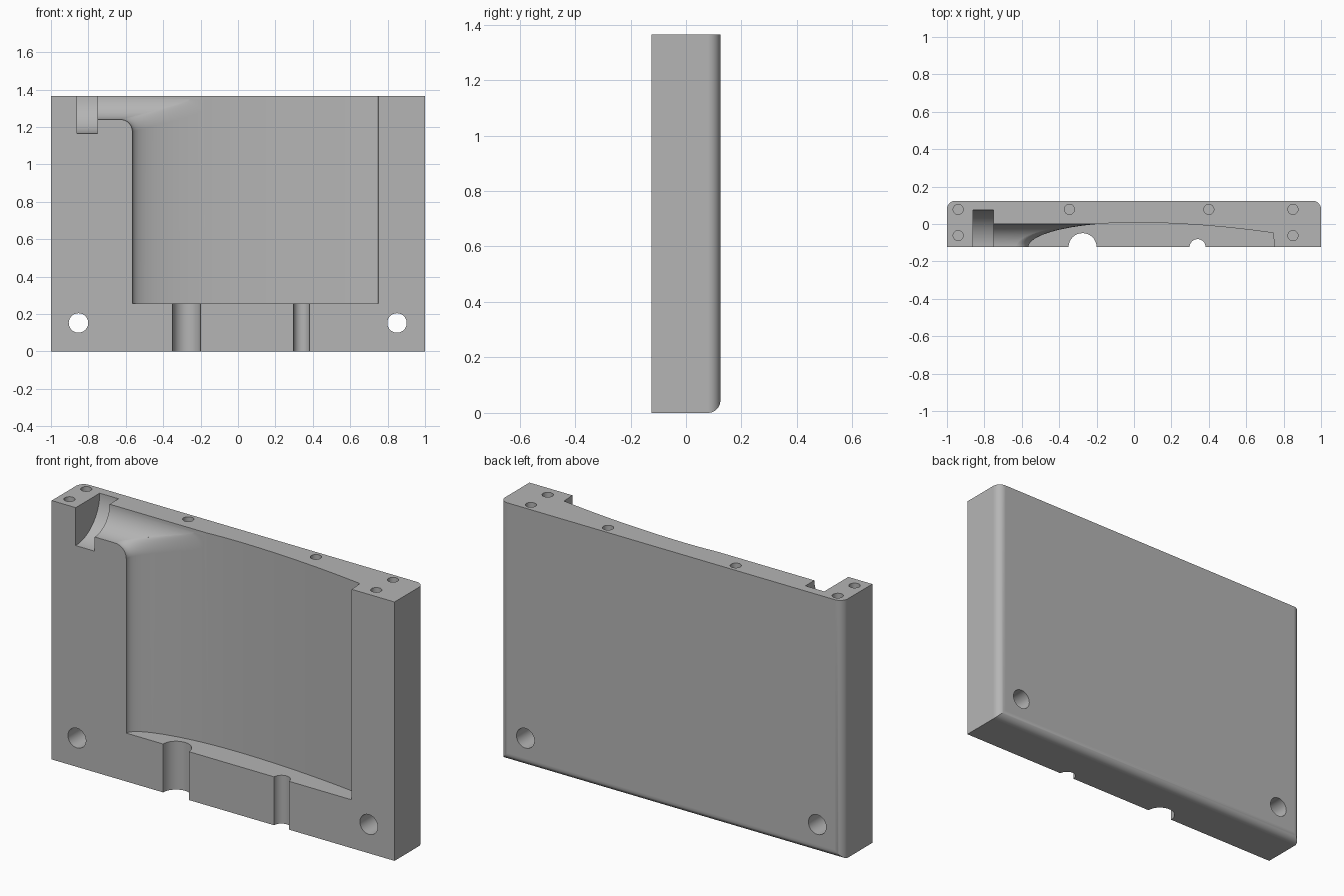
import bpy
import bmesh
import math
from mathutils import Matrix, Vector

if "Cube" in bpy.data.objects:
    bpy.data.objects.remove(bpy.data.objects["Cube"])

HALF_T, TOP, FLOOR = 0.124, 1.365, 0.255
FRONT = -HALF_T
LEAD, TRAIL, PEAK = -0.565, 0.745, 0.008
SPRUE_R, BLEND_R = 0.125, 0.065

grey = bpy.data.materials.new("mould grey")
grey.use_nodes = True
colour = (0.46, 0.46, 0.46, 1)
grey.diffuse_color = colour
grey.node_tree.nodes["Principled BSDF"].inputs["Base Color"].default_value = colour


def make_object(name, bm):
    bmesh.ops.recalc_face_normals(bm, faces=bm.faces[:])
    mesh = bpy.data.meshes.new(name)
    bm.to_mesh(mesh)
    bm.free()
    mesh.materials.append(grey)
    obj = bpy.data.objects.new(name, mesh)
    bpy.context.collection.objects.link(obj)
    return obj


def loft(name, rings):
    """Closed solid through rings with equal point counts."""
    bm = bmesh.new()
    loops = [[bm.verts.new(p) for p in ring] for ring in rings]
    n = len(loops[0])
    for a, b in zip(loops, loops[1:]):
        for i in range(n):
            j = (i + 1) % n
            bm.faces.new((a[i], a[j], b[j], b[i]))
    bm.faces.new(loops[0])
    bm.faces.new(loops[-1])
    return make_object(name, bm)


def rod(name, start, end, radius, sides=48):
    start, end = Vector(start), Vector(end)
    axis = end - start
    bm = bmesh.new()
    turn = axis.to_track_quat("Z", "Y").to_matrix().to_4x4()
    bmesh.ops.create_cone(bm, cap_ends=True, segments=sides, radius1=radius,
                          radius2=radius, depth=axis.length,
                          matrix=Matrix.Translation((start + end) / 2) @ turn)
    return make_object(name, bm)


def cut(target, cutter):
    mod = target.modifiers.new("cut", "BOOLEAN")
    mod.operation = "DIFFERENCE"
    mod.solver = "EXACT"
    mod.object = cutter
    bpy.context.view_layer.objects.active = target
    bpy.ops.object.modifier_apply(modifier=mod.name)
    bpy.data.objects.remove(cutter)


# Block with rounded back side and bottom edges
bm = bmesh.new()
bmesh.ops.create_cube(bm, size=1, matrix=Matrix.Translation((0, 0, TOP / 2))
                      @ Matrix.Diagonal((2, 2 * HALF_T, TOP, 1)))
back = [e for e in bm.edges if all(v.co.y > 0 for v in e.verts)
        and not all(v.co.z > 1 for v in e.verts)]
bmesh.ops.bevel(bm, geom=back, offset=0.045, segments=10, profile=0.5, affect="EDGES")
block = make_object("mould_half", bm)

# Wing-section cavity: elliptical nose, gently falling tail, blunt end
nose = []
for i in range(41):
    a = math.pi / 2 * i / 40
    nose.append((LEAD * math.cos(a), FRONT + (PEAK - FRONT) * math.sin(a)))
tail = [(TRAIL * i / 24, PEAK - 0.056 * (i / 24) ** 1.9) for i in range(1, 25)]
section = [(LEAD, -0.3)] + nose + tail + [(0.75, FRONT), (0.75, -0.3)]
cut(block, loft("wing_cavity", [[(x, y, z) for x, y in section] for z in (FLOOR, 1.6)]))

# Round filling channel and wider collar slot along the top edge
cut(block, rod("filling_channel", (-0.76, FRONT, TOP), (-0.02, FRONT, TOP), SPRUE_R, 128))
cut(block, rod("collar_slot", (-0.86, FRONT, TOP), (-0.75, FRONT, TOP), 0.2, 96))

# Rounded blend between channel and cavity nose
rings = []
for x, y in [(LEAD, -0.25)] + nose:
    depth = max(y, FRONT) - FRONT
    if depth >= SPRUE_R:
        break
    z = TOP - math.sqrt(SPRUE_R ** 2 - depth ** 2)
    ring = [(x + 0.004, y, z - BLEND_R), (x + 0.004, y, z + 0.004),
            (x - BLEND_R, y, z + 0.004)]
    for k in range(11):
        a = math.pi / 2 * (1 - k / 10)
        ring.append((x - BLEND_R + BLEND_R * math.cos(a), y,
                     z - BLEND_R + BLEND_R * math.sin(a)))
    rings.append(ring)
cut(block, loft("nose_blend", rings))

# Half-round grooves through the bottom wall
for x, r in ((-0.275, 0.075), (0.34, 0.043)):
    cut(block, rod("bottom_groove", (x, FRONT, -0.1), (x, FRONT, FLOOR + 0.03), r))

# Bolt holes through the block
for x in (-0.853, 0.85):
    cut(block, rod("bolt_hole", (x, -0.3, 0.152), (x, 0.3, 0.152), 0.052))

# Blind holes in the top face
for x, y in ((-0.94, 0.078), (-0.94, -0.062), (-0.345, 0.078),
             (0.4, 0.078), (0.85, 0.078), (0.85, -0.062)):
    cut(block, rod("top_hole", (x, y, TOP - 0.1), (x, y, TOP + 0.1), 0.027, 32))

# Smooth curved walls, keep crisp edges
bpy.ops.object.select_all(action="DESELECT")
block.select_set(True)
bpy.context.view_layer.objects.active = block
bpy.ops.object.shade_smooth_by_angle(angle=math.radians(30))
weighted = block.modifiers.new("even_shading", "WEIGHTED_NORMAL")
weighted.keep_sharp = True
